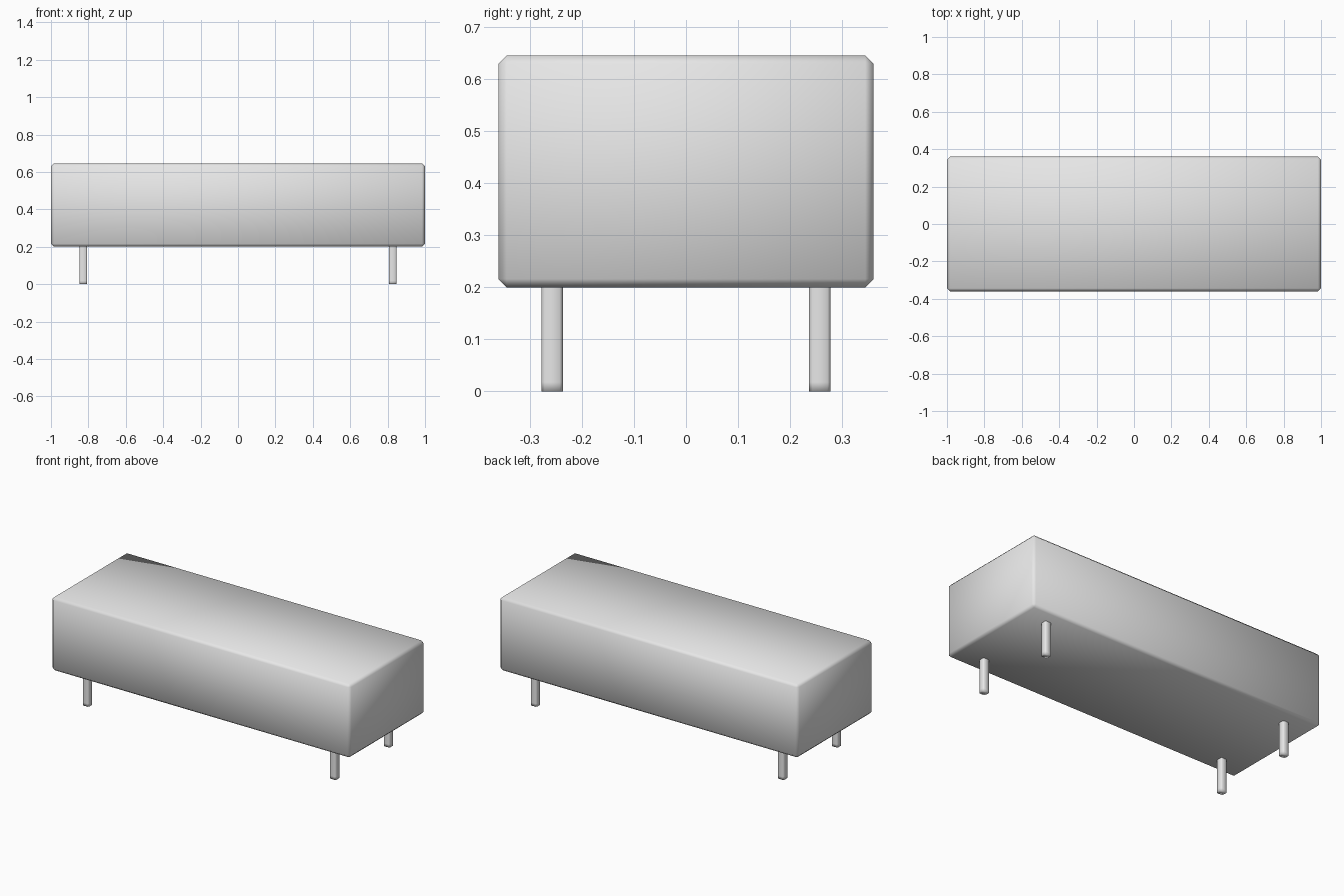
import bpy
import bmesh
from mathutils import Matrix, Vector

old = bpy.data.objects.get("Cube")
if old:
    bpy.data.objects.remove(old, do_unlink=True)


def make_material(name, color):
    mat = bpy.data.materials.new(name)
    mat.use_nodes = True
    mat.diffuse_color = color
    mat.node_tree.nodes["Principled BSDF"].inputs["Base Color"].default_value = color
    return mat


grey = make_material("light grey", (0.8, 0.8, 0.8, 1))


def chamfered_box(name, size, center, chamfer, upright_only=False, loops=()):
    """Smooth-shaded box with one-step chamfers and optional level edge loops."""
    bm = bmesh.new()
    bmesh.ops.create_cube(bm, size=1, matrix=Matrix.Diagonal((*size, 1)))
    edges = [e for e in bm.edges if not upright_only
             or abs(e.verts[0].co.z - e.verts[1].co.z) > size[2] / 2]
    bmesh.ops.bevel(bm, geom=edges, offset=chamfer, segments=1,
                    affect='EDGES', profile=0.5)
    bmesh.ops.translate(bm, verts=bm.verts, vec=Vector(center))
    for z in loops:
        bmesh.ops.bisect_plane(bm, geom=bm.verts[:] + bm.edges[:] + bm.faces[:],
                               plane_co=(0, 0, z), plane_no=(0, 0, 1))
    bmesh.ops.recalc_face_normals(bm, faces=bm.faces)
    for face in bm.faces:
        face.smooth = True
    mesh = bpy.data.meshes.new(name)
    bm.to_mesh(mesh)
    bm.free()
    mesh.materials.append(grey)
    obj = bpy.data.objects.new(name, mesh)
    bpy.context.collection.objects.link(obj)
    return obj


# Long padded block
chamfered_box("bench_body", (2, 0.72, 0.445), (0, 0, 0.4225), 0.016)

# Four slim legs, their tops sunk slightly into the block
for side, sx in (("left", 1), ("right", -1)):
    for end, sy in (("front", -1), ("back", 1)):
        chamfered_box(f"{end}_{side}_leg", (0.042, 0.041, 0.22),
                      (sx * 0.827, sy * 0.257, 0.11), 0.006,
                      upright_only=True, loops=(0.018, 0.2))
